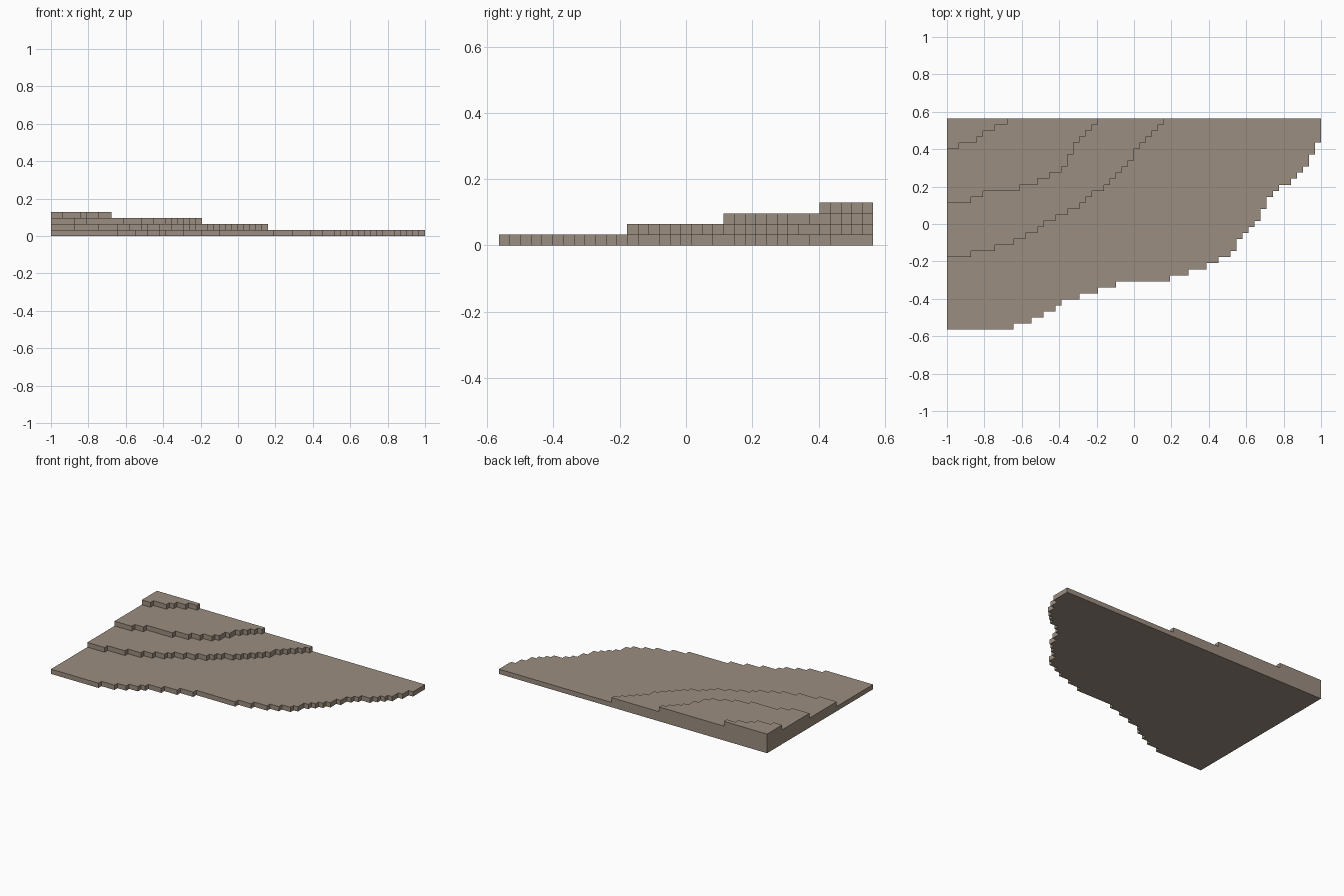
import bpy
import bmesh

cube = bpy.data.objects.get("Cube")
if cube:
    bpy.data.objects.remove(cube, do_unlink=True)

# The terrain sits on a square grid of cells, each layer one cell thick
COLUMNS, ROWS = 62, 35
CELL = 2 / COLUMNS
LEFT_EDGE = -1.0
BACK_EDGE = ROWS * CELL / 2

# Width of each layer in cells, row by row from the back edge to the front
LAYERS = {
    "base_terrace": [62, 62, 62, 62, 61, 61, 60, 60, 59, 58, 57, 55, 54, 53, 53,
                     52, 52, 51, 50, 49, 48, 48, 47, 45, 43, 40, 37, 28, 25, 22,
                     19, 18, 16, 14, 11],
    "lower_terrace": [36, 35, 34, 33, 32, 31, 31, 30, 29, 28, 27, 26, 24, 23, 22,
                      20, 18, 16, 15, 13, 11, 8, 4],
    "upper_terrace": [25, 24, 23, 22, 21, 21, 20, 20, 19, 17, 15, 12, 6, 4],
    "summit_terrace": [10, 8, 6, 5, 2],
}


def make_material(name, colour):
    material = bpy.data.materials.new(name)
    material.use_nodes = True
    material.diffuse_color = colour
    shader = next(n for n in material.node_tree.nodes if n.type == "BSDF_PRINCIPLED")
    shader.inputs["Base Color"].default_value = colour
    shader.inputs["Roughness"].default_value = 0.9
    return material


def stepped_outline(widths):
    """Walk the staircase edge from back to front, keeping only its corners."""
    corners = [(0, 0)]
    previous = None
    for row, width in enumerate(widths):
        if width != previous:
            if previous is not None:
                corners.append((previous, row))
            corners.append((width, row))
        previous = width
    corners += [(previous, len(widths)), (0, len(widths))]
    return [(LEFT_EDGE + column * CELL, BACK_EDGE - row * CELL)
            for column, row in corners]


def make_layer(name, widths, level, material):
    """Extrude the stepped outline upward by one cell."""
    bm = bmesh.new()
    outline = [bm.verts.new((x, y, level * CELL)) for x, y in stepped_outline(widths)]
    floor = bm.faces.new(outline)
    extruded = bmesh.ops.extrude_face_region(bm, geom=[floor], use_keep_orig=True)
    top = [item for item in extruded["geom"] if isinstance(item, bmesh.types.BMVert)]
    bmesh.ops.translate(bm, verts=top, vec=(0, 0, CELL))
    bmesh.ops.recalc_face_normals(bm, faces=bm.faces)
    mesh = bpy.data.meshes.new(name)
    bm.to_mesh(mesh)
    bm.free()
    mesh.materials.append(material)
    layer = bpy.data.objects.new(name, mesh)
    bpy.context.collection.objects.link(layer)
    return layer


# Stack the terraces
stone = make_material("warm_grey_stone", (0.33, 0.27, 0.215, 1))
for level, (name, widths) in enumerate(LAYERS.items()):
    make_layer(name, widths, level, stone)
